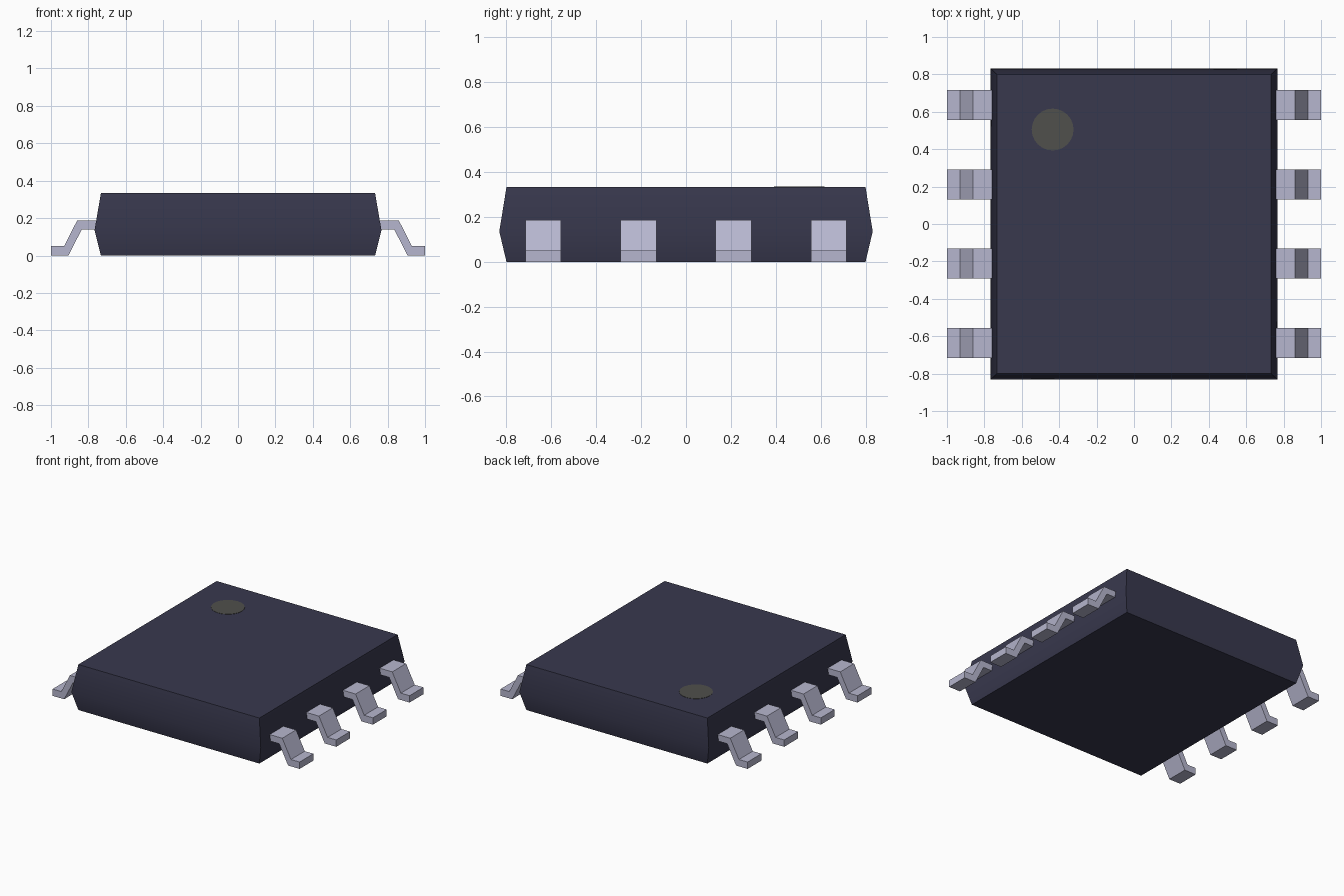
import bpy
import bmesh

cube = bpy.data.objects.get("Cube")
if cube:
    bpy.data.objects.remove(cube, do_unlink=True)


def make_material(name, color):
    mat = bpy.data.materials.new(name)
    mat.use_nodes = True
    mat.diffuse_color = (*color, 1)
    mat.node_tree.nodes["Principled BSDF"].inputs["Base Color"].default_value = (*color, 1)
    return mat


def finish(name, bm, mat):
    bmesh.ops.recalc_face_normals(bm, faces=bm.faces)
    mesh = bpy.data.meshes.new(name)
    bm.to_mesh(mesh)
    bm.free()
    mesh.materials.append(mat)
    obj = bpy.data.objects.new(name, mesh)
    bpy.context.collection.objects.link(obj)
    return obj


plastic = make_material("dark blue plastic", (0.040, 0.040, 0.076))
metal = make_material("pale metal", (0.47, 0.47, 0.62))
marking = make_material("grey marking", (0.080, 0.080, 0.072))

# Package body: three stacked rectangles, widest at the mould line
HEIGHT = 0.333
bm = bmesh.new()
rings = []
for hx, hy, z in [(0.733, 0.8, 0), (0.767, 0.832, 0.135), (0.733, 0.8, HEIGHT)]:
    corners = [(-hx, -hy), (hx, -hy), (hx, hy), (-hx, hy)]
    rings.append([bm.verts.new((x, y, z)) for x, y in corners])
for low, high in zip(rings, rings[1:]):
    for i in range(4):
        j = (i + 1) % 4
        bm.faces.new((low[i], low[j], high[j], high[i]))
bm.faces.new(rings[0])
bm.faces.new(rings[-1])
body = finish("body", bm, plastic)
bpy.ops.object.select_all(action="DESELECT")
body.select_set(True)
bpy.context.view_layer.objects.active = body
bpy.ops.object.shade_smooth_by_angle(angle=0.52)

# Orientation dot: thin disc on the top face
bm = bmesh.new()
bmesh.ops.create_cone(bm, cap_ends=True, segments=24, radius1=0.112,
                      radius2=0.112, depth=0.004)
dot = finish("orientation_dot", bm, marking)
dot.location = (-0.435, 0.505, HEIGHT)

# Bent leads: one profile extruded along y, repeated on both sides
PROFILE = [(0.74, 0.187), (0.86, 0.187), (0.93, 0.05), (1, 0.05),
           (1, 0), (0.907, 0), (0.835, 0.14), (0.74, 0.14)]
WIDTH = 0.16
PITCH = 0.424


def make_lead(name, side, y):
    bm = bmesh.new()
    face = bm.faces.new([bm.verts.new((side * x, y - WIDTH / 2, z)) for x, z in PROFILE])
    new = bmesh.ops.extrude_face_region(bm, geom=[face])["geom"]
    verts = [v for v in new if isinstance(v, bmesh.types.BMVert)]
    bmesh.ops.translate(bm, verts=verts, vec=(0, WIDTH, 0))
    finish(name, bm, metal)


for label, side in (("left", 1), ("right", -1)):
    for i in range(4):
        make_lead(f"{label}_lead_{i + 1}", side, (i - 1.5) * PITCH)
